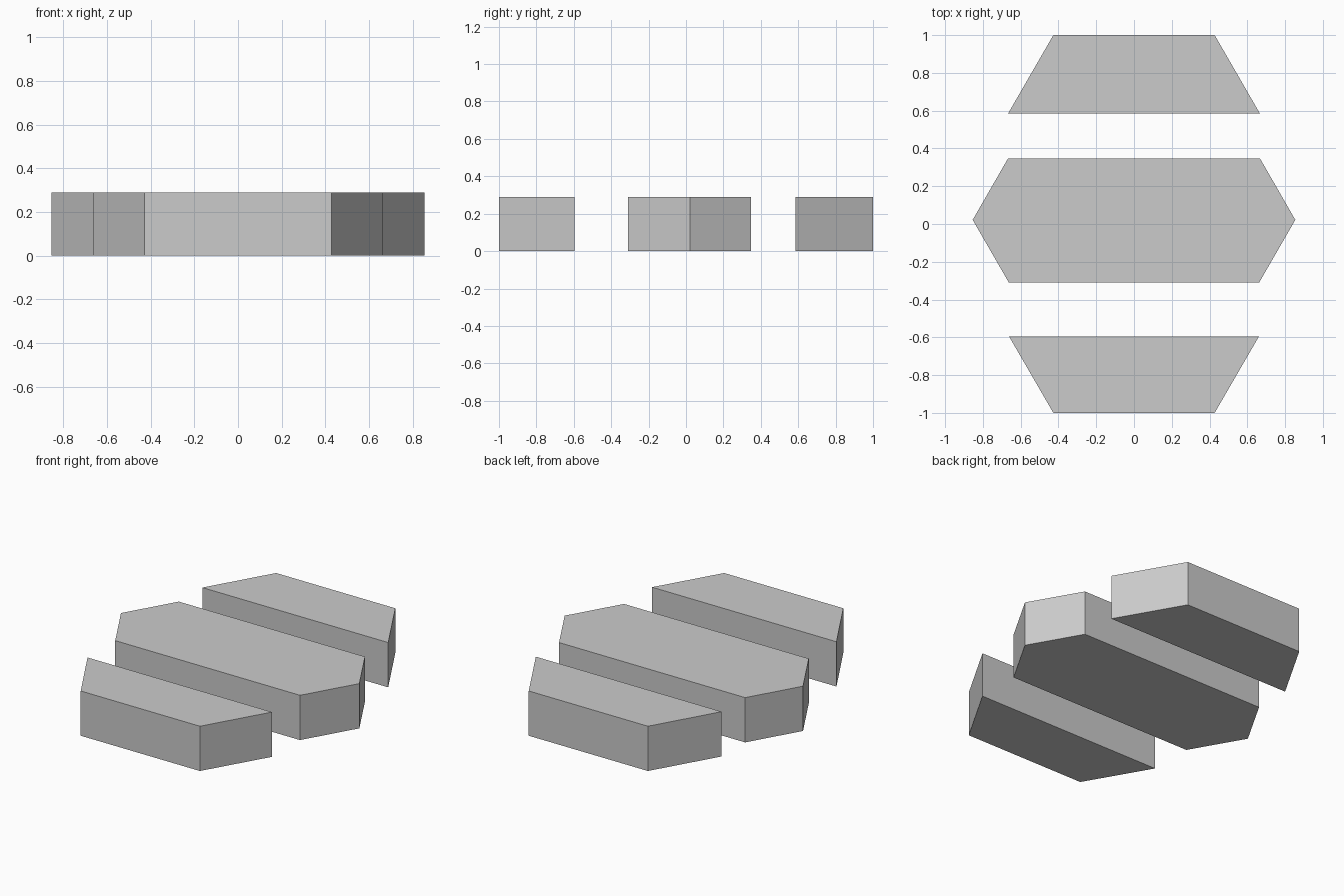
import bpy, bmesh

if "Cube" in bpy.data.objects:
    bpy.data.objects.remove(bpy.data.objects["Cube"])

HEIGHT = 0.29


def slab(name, half_outline):
    """Extrude an outline mirrored across x = 0; points run bottom to top on the right side."""
    outline = half_outline + [(-x, y) for x, y in reversed(half_outline)]
    bm = bmesh.new()
    base = bm.faces.new([bm.verts.new((x, y, 0)) for x, y in outline])
    top = bmesh.ops.extrude_face_region(bm, geom=[base], use_keep_orig=True)
    verts = [g for g in top["geom"] if isinstance(g, bmesh.types.BMVert)]
    bmesh.ops.translate(bm, vec=(0, 0, HEIGHT), verts=verts)
    bmesh.ops.recalc_face_normals(bm, faces=bm.faces)
    mesh = bpy.data.meshes.new(name)
    bm.to_mesh(mesh)
    bm.free()
    obj = bpy.data.objects.new(name, mesh)
    bpy.context.collection.objects.link(obj)
    return obj


# Hexagonal block split into three bars
slab("front_bar", [(0.427, -1.0), (0.661, -0.596)])
slab("middle_bar", [(0.662, -0.311), (0.854, 0.022), (0.667, 0.347)])
slab("back_bar", [(0.666, 0.586), (0.427, 1.0)])
